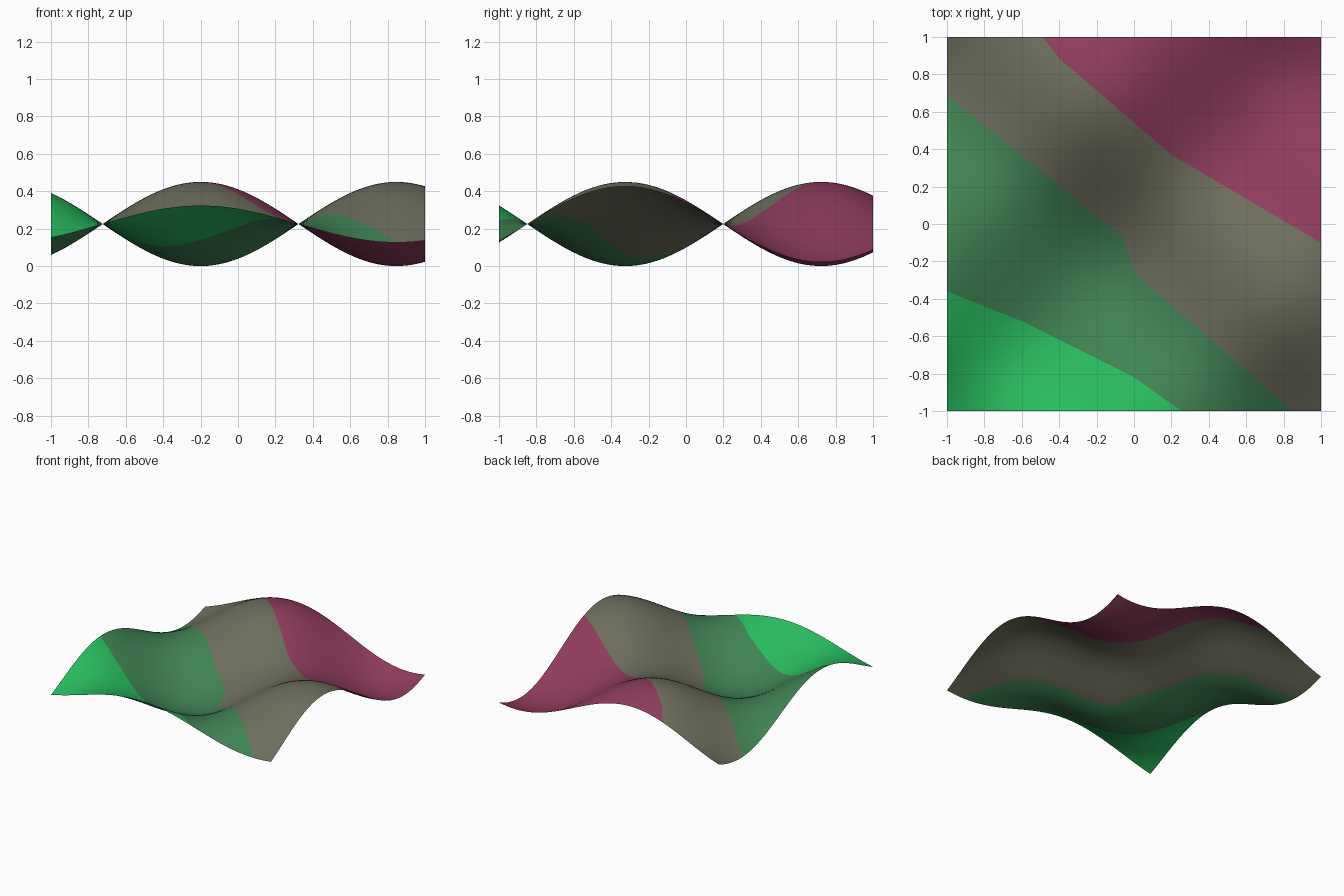
import bpy, bmesh, math

if "Cube" in bpy.data.objects:
    bpy.data.objects.remove(bpy.data.objects["Cube"])

COLS, ROWS = 100, 20   # columns along x, rows inside each colour band


def material(name, rgb):
    mat = bpy.data.materials.new(name)
    lin = [((c / 255 + 0.055) / 1.055) ** 2.4 for c in rgb]
    mat.diffuse_color = (*lin, 1)
    mat.use_nodes = True
    mat.node_tree.nodes["Principled BSDF"].inputs["Base Color"].default_value = mat.diffuse_color
    return mat


def height(x, y):
    # product of two waves, like an egg-box
    return 0.225 - 0.225 * math.cos(3 * (x + 0.2)) * math.cos(3 * (y + 0.325))


# Borders between colour bands, seen from above (x, y)
BORDERS = [
    [(-1, -0.36), (-0.6, -0.52), (0, -0.82), (0.26, -1.005), (1, -1.6)],
    [(-1, 0.68), (-0.94, 0.64), (-0.06, -0.07), (0, -0.26), (0.84, -0.99), (1, -1.13)],
    [(-1, 1.7), (-0.48, 0.99), (-0.4, 0.885), (0.2, 0.37), (1, -0.10)],
]


def border_y(line, x):
    for (x0, y0), (x1, y1) in zip(line, line[1:]):
        if x <= x1 + 1e-9:
            y = y0 + (y1 - y0) * (x - x0) / (x1 - x0)
            return max(-1, min(1, y))
    return line[-1][1]


# Wavy sheet: each column of points follows the borders, so bands have clean edges
bm = bmesh.new()
columns = []
for i in range(COLS + 1):
    x = -1 + 2 * i / COLS
    stops = [-1] + [border_y(b, x) for b in BORDERS] + [1]
    ys = [a + (b - a) * k / ROWS for a, b in zip(stops, stops[1:]) for k in range(ROWS)] + [1]
    columns.append([bm.verts.new((x, y, height(x, y))) for y in ys])
for left, right in zip(columns, columns[1:]):
    for j in range(len(left) - 1):
        face = bm.faces.new((left[j], right[j], right[j + 1], left[j + 1]))
        face.material_index = j // ROWS
        face.smooth = True
# Remove bands that shrink to nothing at the sheet's edge
bmesh.ops.remove_doubles(bm, verts=bm.verts, dist=0.0002)

mesh = bpy.data.meshes.new("wavy_sheet")
bm.to_mesh(mesh)
bm.free()
for name, rgb in [("bright green", (40, 188, 94)), ("muted green", (64, 131, 83)),
                  ("grey olive", (110, 110, 93)), ("plum", (143, 60, 93))]:
    mesh.materials.append(material(name, rgb))
sheet = bpy.data.objects.new("wavy_sheet", mesh)
bpy.context.collection.objects.link(sheet)
